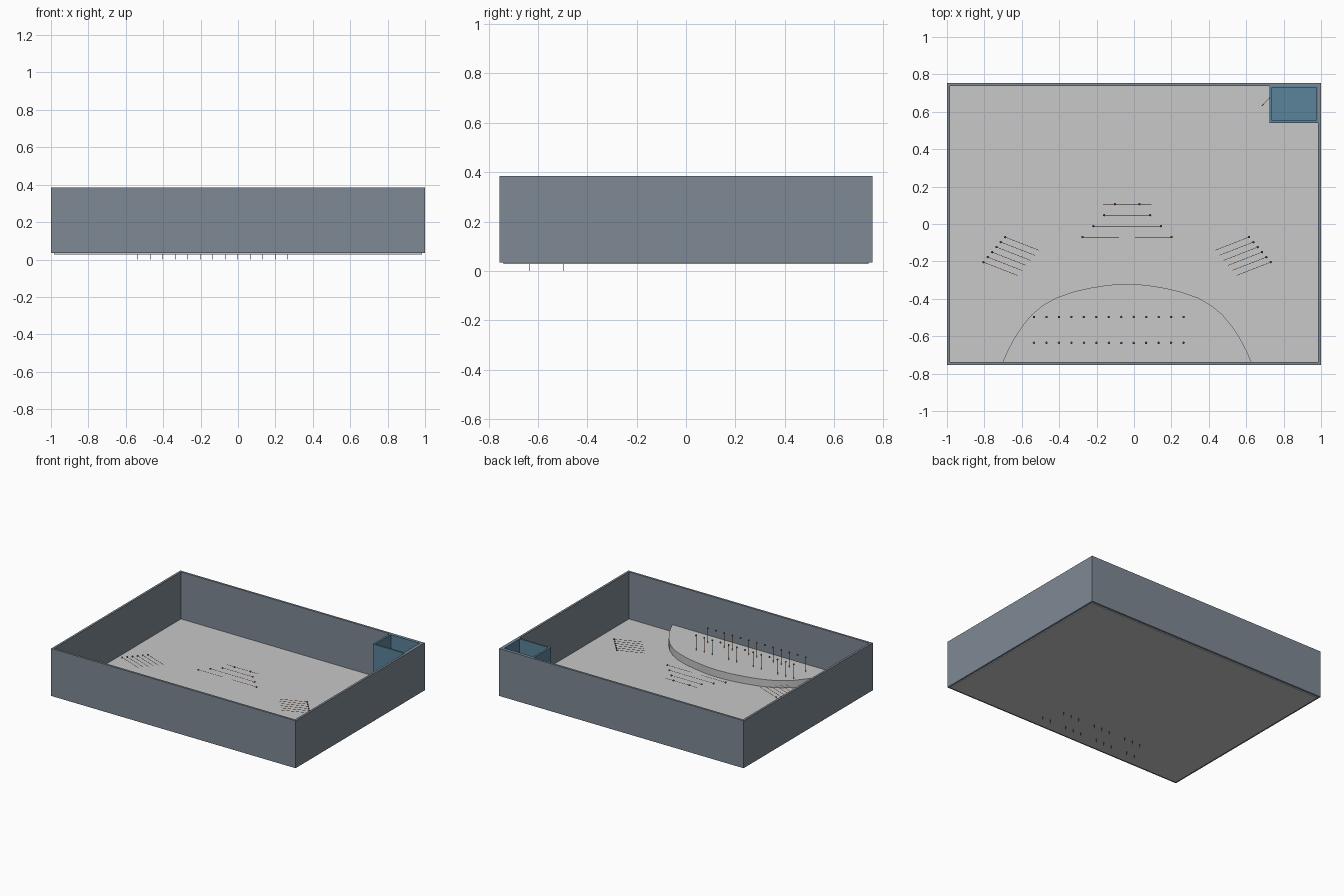
import bpy, bmesh, math
from mathutils import Vector

if "Cube" in bpy.data.objects:
    bpy.data.objects.remove(bpy.data.objects["Cube"])


def material(name, rgb):
    m = bpy.data.materials.new(name)
    m.diffuse_color = (*rgb, 1)
    m.use_nodes = True
    m.node_tree.nodes["Principled BSDF"].inputs["Base Color"].default_value = m.diffuse_color
    return m


WALL = material("slate grey", (0.21, 0.25, 0.30))
FLOOR = material("pale grey", (0.58, 0.58, 0.58))
BLUE = material("steel blue", (0.105, 0.225, 0.325))
WOOD = material("rust orange", (0.45, 0.10, 0.03))
HEAD = material("dark grey", (0.12, 0.14, 0.15))
DOOR = material("dark blue", (0.04, 0.08, 0.11))


def finish(bm, name, *mats):
    bmesh.ops.recalc_face_normals(bm, faces=bm.faces)
    me = bpy.data.meshes.new(name)
    bm.to_mesh(me)
    bm.free()
    for m in mats:
        me.materials.append(m)
    ob = bpy.data.objects.new(name, me)
    bpy.context.collection.objects.link(ob)
    return ob


def box(name, mat, x0, x1, y0, y1, z0, z1):
    bm = bmesh.new()
    bmesh.ops.create_cube(bm, size=1)
    for v in bm.verts:
        v.co = Vector(((x0 + x1) / 2 + v.co.x * (x1 - x0),
                       (y0 + y1) / 2 + v.co.y * (y1 - y0),
                       (z0 + z1) / 2 + v.co.z * (z1 - z0)))
    return finish(bm, name, mat)


def prism(name, mat, outline, z0, z1):
    bm = bmesh.new()
    face = bm.faces.new([bm.verts.new((x, y, z0)) for x, y in outline])
    ext = bmesh.ops.extrude_face_region(bm, geom=[face], use_keep_orig=True)
    for v in ext["geom"]:
        if isinstance(v, bmesh.types.BMVert):
            v.co.z = z1
    return finish(bm, name, mat)


# Thin pole with a small round head at its start, running along a direction
def pole(name, head, direction, length=0.2):
    bm = bmesh.new()
    head, d = Vector(head), Vector(direction).normalized()
    rot = d.to_track_quat('Z', 'Y').to_matrix().to_4x4()
    res = bmesh.ops.create_cone(bm, cap_ends=True, segments=6, radius1=0.0012,
                                radius2=0.0012, depth=length)
    bmesh.ops.transform(bm, matrix=rot, verts=res["verts"])
    bmesh.ops.translate(bm, vec=head + d * length / 2, verts=res["verts"])
    n = len(bm.faces)
    res = bmesh.ops.create_uvsphere(bm, u_segments=8, v_segments=6, radius=0.0065)
    bmesh.ops.translate(bm, vec=head, verts=res["verts"])
    for i, f in enumerate(bm.faces):
        f.material_index = 0 if i < n else 1
        f.smooth = i >= n
    return finish(bm, name, WOOD, HEAD)


# Hall floor and surrounding walls
Y, T, Z0, Z1 = 0.755, 0.016, 0.034, 0.385
box("floor", FLOOR, -0.985, 0.985, -0.74, 0.74, 0.028, 0.037)
for s, n in ((-1, "left"), (1, "right")):
    a, b = sorted((s * 1.0, s * (1 - T)))
    box(n + "_wall", WALL, a, b, -Y, Y, Z0, Z1)
for s, n in ((-1, "front"), (1, "back")):
    a, b = sorted((s * Y, s * (Y - T)))
    box(n + "_wall", WALL, -1 + T, 1 - T, a, b, Z0, Z1)

# Corner room with its lining, floor and open door
box("room_floor", BLUE, 0.73, 0.984, 0.545, 0.739, 0.037, 0.041)
box("room_side_wall", BLUE, 0.725, 0.739, 0.54, 0.739, 0.037, Z1)
box("room_front_wall", BLUE, 0.739, 0.984, 0.54, 0.553, 0.037, Z1)
box("room_back_lining", BLUE, 0.739, 0.974, 0.731, 0.739, 0.037, Z1)
box("room_right_lining", BLUE, 0.974, 0.984, 0.553, 0.739, 0.037, Z1)
prism("room_door", DOOR, [(0.725, 0.677), (0.682, 0.632), (0.684, 0.630), (0.727, 0.675)],
      0.037, 0.25)

# Curved stage against the front wall
CX = -0.037
half = [(0.665, -0.739), (0.64, -0.68), (0.60, -0.605), (0.56, -0.545), (0.51, -0.485),
        (0.45, -0.435), (0.38, -0.395), (0.29, -0.363), (0.20, -0.342), (0.10, -0.326)]
outline = [(CX + x, y) for x, y in half] + [(CX, -0.32)] + \
          [(CX - x, y) for x, y in reversed(half)]
stage = prism("stage", FLOOR, outline, 0.037, 0.09)
for p in stage.data.polygons:
    p.use_smooth = abs(p.normal.z) < 0.5
for e in stage.data.edges:
    za, zb = (stage.data.vertices[i].co.z for i in e.vertices)
    e.use_edge_sharp = abs(za - zb) < 0.001

# Two rows of upright poles on the stage
for y in (-0.497, -0.635):
    for i in range(13):
        pole("stage_pole", (-0.535 + i * 0.0667, y, 0.2), (0, 0, -1))

# Level poles: slanted banks at both sides and a stepped group in the middle
for s in (-1, 1):
    for i in range(6):
        pole("side_pole", (CX + s * (0.652 + i * 0.0232), -0.07 - i * 0.0268, 0.16),
             (-s * 0.18, -0.07, 0), 0.195)
    for i in range(4):
        pole("middle_pole", (CX + s * (0.238 - i * 0.0575), -0.07 + i * 0.0587, 0.16),
             (-s, 0, 0), 0.195)
